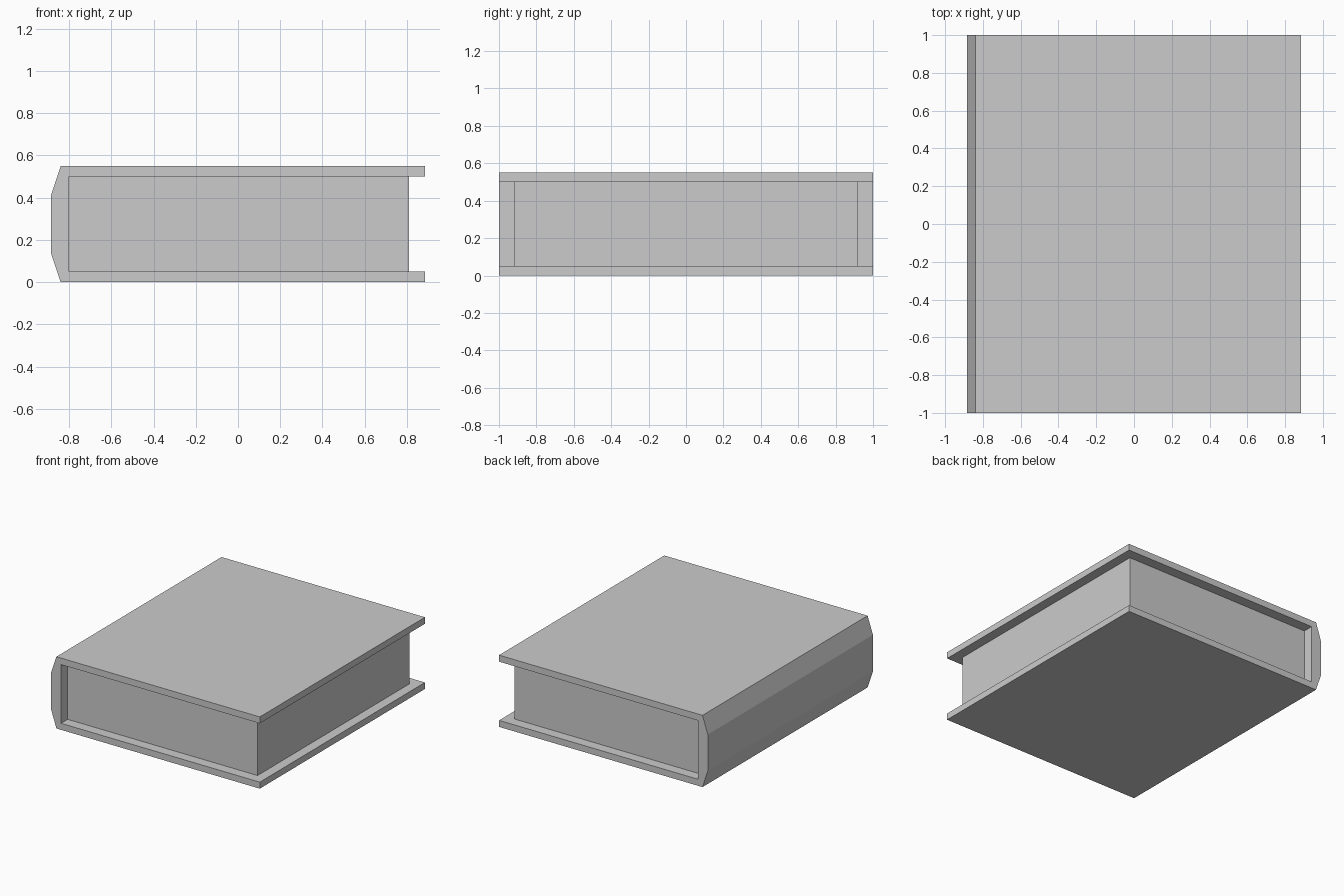
import bpy
import bmesh

default = bpy.data.objects.get("Cube")
if default:
    bpy.data.objects.remove(default, do_unlink=True)

HALF_X, HALF_Y, HEIGHT = 0.885, 1.0, 0.55
BOARD = 0.05          # cover thickness
SPINE_IN = -0.80      # inner face of the spine
MARGIN = 0.08         # cover overhang past the pages

grey = bpy.data.materials.new("light grey")
grey.use_nodes = True
colour = (0.6, 0.6, 0.6, 1)
grey.diffuse_color = colour
grey.node_tree.nodes["Principled BSDF"].inputs["Base Color"].default_value = colour


def extrude_profile(name, profile, half_y):
    """Extrude an (x, z) outline along y, centred on y = 0."""
    bm = bmesh.new()
    face = bm.faces.new([bm.verts.new((x, -half_y, z)) for x, z in profile])
    result = bmesh.ops.extrude_face_region(bm, geom=[face])
    moved = [v for v in result["geom"] if isinstance(v, bmesh.types.BMVert)]
    bmesh.ops.translate(bm, verts=moved, vec=(0, 2 * half_y, 0))
    bmesh.ops.recalc_face_normals(bm, faces=bm.faces)
    mesh = bpy.data.meshes.new(name)
    bm.to_mesh(mesh)
    bm.free()
    mesh.materials.append(grey)
    obj = bpy.data.objects.new(name, mesh)
    bpy.context.collection.objects.link(obj)
    return obj


# Cover: lower half of the wrapped outline, mirrored to close the upper half
lower = [(SPINE_IN, BOARD), (HALF_X, BOARD), (HALF_X, 0),
         (-0.84, 0), (-HALF_X, 0.135)]
upper = [(x, HEIGHT - z) for x, z in reversed(lower)]
extrude_profile("book_cover", lower + upper, HALF_Y)

# Page block: set in from the cover edges
right = HALF_X - 0.075
top = HEIGHT - BOARD
extrude_profile("page_block", [(SPINE_IN, BOARD), (right, BOARD),
                               (right, top), (SPINE_IN, top)], HALF_Y - MARGIN)
